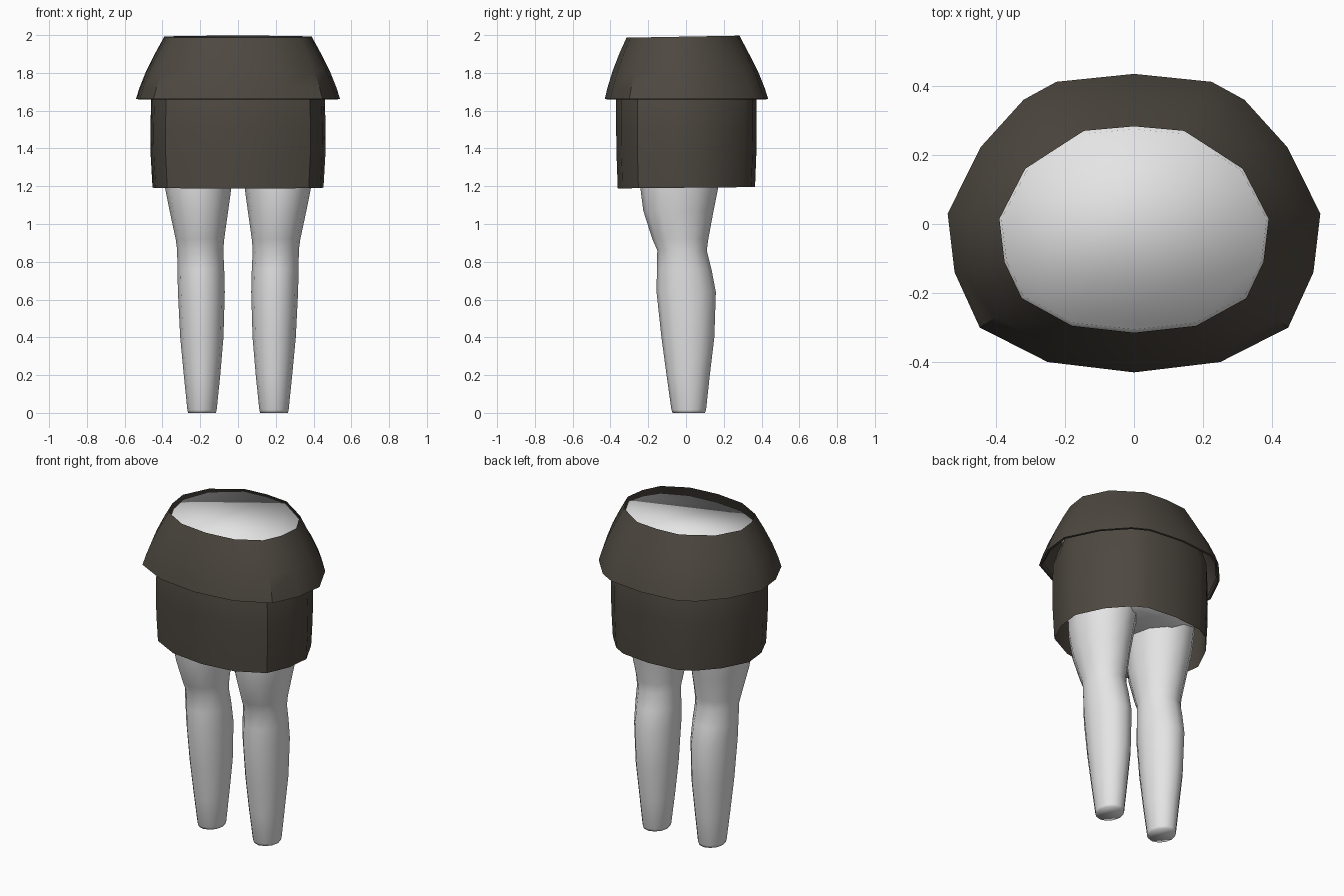
import bpy, bmesh, math

if "Cube" in bpy.data.objects:
    bpy.data.objects.remove(bpy.data.objects["Cube"])

def material(name, rgb):
    m = bpy.data.materials.new(name)
    m.diffuse_color = (*rgb, 1)
    m.use_nodes = True
    m.node_tree.nodes["Principled BSDF"].inputs["Base Color"].default_value = m.diffuse_color
    return m

cloth = material("dark_cloth", (0.075, 0.064, 0.051))
pale = material("pale_grey", (0.78, 0.78, 0.78))

def loft(name, rings, mat, caps=(False, False), angle=None):
    """Skin a stack of rings (bottom to top) with quads."""
    bm = bmesh.new()
    loops = [[bm.verts.new(p) for p in r] for r in rings]
    n = len(rings[0])
    for a, b in zip(loops, loops[1:]):
        for i in range(n):
            j = (i + 1) % n
            bm.faces.new((a[i], a[j], b[j], b[i]))
    if caps[0]:
        bm.faces.new(loops[0][::-1])
    if caps[1]:
        bm.faces.new(loops[-1])
    me = bpy.data.meshes.new(name)
    bm.to_mesh(me)
    bm.free()
    me.materials.append(mat)
    ob = bpy.data.objects.new(name, me)
    bpy.context.collection.objects.link(ob)
    bpy.ops.object.select_all(action='DESELECT')
    ob.select_set(True)
    bpy.context.view_layer.objects.active = ob
    if angle is None:
        bpy.ops.object.shade_smooth()
    else:
        bpy.ops.object.shade_smooth_by_angle(angle=math.radians(angle))
    return ob

def mirrored(half):
    """Full outline, counter-clockwise, from the right half given front to back."""
    return half + [(-x, y) for x, y in half[-2:0:-1]]

def blend(a, b, t):
    return [(p[0] + (q[0] - p[0]) * t, p[1] + (q[1] - p[1]) * t) for p, q in zip(a, b)]

def at(outline, z, slope=0.0, s=1.0):
    return [(x * s, y * s, z + slope * y) for x, y in outline]

hem = mirrored([(0, -.43), (.25, -.4), (.447, -.3), (.52, -.14), (.54, .03),
                (.445, .222), (.32, .36), (.225, .412), (0, .435)])
waist = mirrored([(0, -.315), (.18, -.295), (.325, -.215), (.375, -.11), (.39, .015),
                  (.315, .16), (.235, .212), (.145, .27), (0, .283)])

# Flared peplum with a thin turned-in lip
loft("peplum", [at(hem, 1.675, 0, .955), at(hem, 1.66, 0, .975), at(hem, 1.662),
                at(blend(hem, waist, .12), 1.72),
                at(blend(hem, waist, .36), 1.81),
                at(blend(hem, waist, .68), 1.905),
                at(waist, 1.992, .018)], cloth, angle=35)

# Straight skirt, running up under the peplum
def skirt_ring(sx, sy, z, slope=0.0):
    return [(x * sx, y * sy, z + slope * y) for x, y in hem]

loft("skirt", [skirt_ring(.838, .84, 1.192, .008), skirt_ring(.856, .855, 1.36),
               skirt_ring(.86, .86, 1.5), skirt_ring(.85, .86, 1.67),
               skirt_ring(.80, .80, 1.76)], cloth, angle=35)

# Hips, closed at the waist by a cap that slopes down to the front
loft("hips", [at(hem, 1.27, 0, .45), at(hem, 1.33, 0, .70), at(hem, 1.5, 0, .80),
              at(hem, 1.7, 0, .79), at(blend(hem, waist, .75), 1.87, .04, .95),
              [(x * .985, y * .97, 1.965 + .08 * y) for x, y in waist]],
     pale, caps=(True, True))

# Legs: z, inner x, outer x, front y, back y
SECTIONS = [(0.0, .118, .264, -.07, .10), (.015, .113, .268, -.077, .106),
            (.2, .094, .287, -.103, .126), (.4, .077, .306, -.13, .15),
            (.64, .070, .318, -.156, .158), (.76, .073, .321, -.154, .135),
            (.86, .078, .322, -.152, .11), (.92, .073, .330, -.178, .118),
            (1.07, .052, .362, -.226, .146), (1.2, .034, .388, -.243, .172),
            (1.36, .012, .40, -.25, .20)]

def leg(name, side):
    rings = []
    for z, x0, x1, y0, y1 in SECTIONS:
        cx, cy, rx, ry = (x0 + x1) / 2, (y0 + y1) / 2, (x1 - x0) / 2, (y1 - y0) / 2
        rings.append([(side * cx + rx * math.cos(a), cy + ry * math.sin(a), z)
                      for a in (math.tau * i / 12 for i in range(12))])
    loft(name, rings, pale, caps=(True, False))

leg("leg_right", 1)
leg("leg_left", -1)
